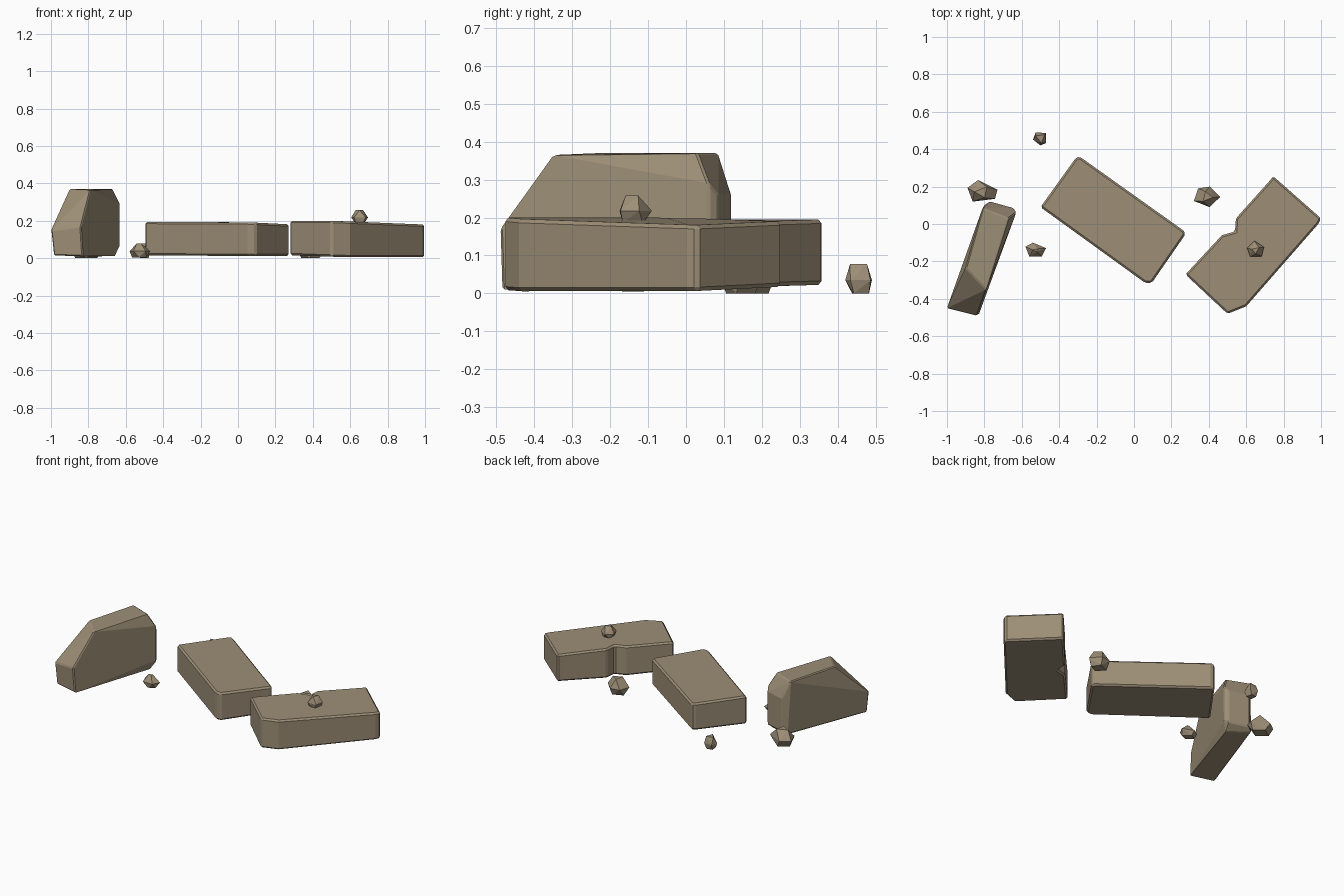
import bpy
import bmesh
import math
import random

default_cube = bpy.data.objects.get("Cube")
if default_cube:
    bpy.data.objects.remove(default_cube, do_unlink=True)


def make_material(name, colour):
    material = bpy.data.materials.new(name)
    material.use_nodes = True
    material.diffuse_color = colour
    for node in material.node_tree.nodes:
        if node.type == "BSDF_PRINCIPLED":
            node.inputs["Base Color"].default_value = colour
            node.inputs["Roughness"].default_value = 0.9
    return material


stone = make_material("sandy stone", (0.34, 0.275, 0.185, 1))


def finish(name, mesh_builder, bevel_width=0):
    """Turn a bmesh into a flat shaded stone object, with optional worn edges."""
    bmesh.ops.recalc_face_normals(mesh_builder, faces=mesh_builder.faces)
    mesh = bpy.data.meshes.new(name)
    mesh_builder.to_mesh(mesh)
    mesh_builder.free()
    mesh.materials.append(stone)
    stone_object = bpy.data.objects.new(name, mesh)
    bpy.context.collection.objects.link(stone_object)
    if bevel_width:
        worn = stone_object.modifiers.new("worn edges", "BEVEL")
        worn.width = bevel_width
        worn.segments = 1
        worn.limit_method = "ANGLE"
        worn.angle_limit = math.radians(35)
    return stone_object


def block(name, outline, bottom, top, bevel_width):
    """Prism over an outline; bottom and top give the height at each (x, y)."""
    bm = bmesh.new()
    lower = [bm.verts.new((x, y, bottom(x, y))) for x, y in outline]
    upper = [bm.verts.new((x, y, top(x, y))) for x, y in outline]
    bm.faces.new(lower[::-1])
    bm.faces.new(upper)
    for i in range(len(outline)):
        j = (i + 1) % len(outline)
        bm.faces.new((lower[i], lower[j], upper[j], upper[i]))
    return finish(name, bm, bevel_width)


def hull(name, points, bevel_width=0):
    """Convex faceted stone around a few corner points."""
    bm = bmesh.new()
    for point in points:
        bm.verts.new(point)
    result = bmesh.ops.convex_hull(bm, input=bm.verts[:])
    loose = [v for v in result["geom_interior"] if isinstance(v, bmesh.types.BMVert)]
    bmesh.ops.delete(bm, geom=loose, context="VERTS")
    bmesh.ops.dissolve_limit(bm, angle_limit=math.radians(6),
                             verts=bm.verts[:], edges=bm.edges[:])
    return finish(name, bm, bevel_width)


def pebble(name, low, high, seed, top_scale=0.5):
    """Irregular chip: a five sided base and belt under a small top, fitted to a box."""
    rng = random.Random(seed)
    points = []
    for height, radius, sides in ((0, 0.7, 4), (0.45, 1, 5), (1, top_scale, 3)):
        turn = rng.uniform(0, math.tau)
        for i in range(sides):
            angle = turn + math.tau * i / sides + rng.uniform(-0.25, 0.25)
            points.append((radius * math.cos(angle), radius * math.sin(angle), height))
    mins = [min(p[k] for p in points) for k in range(3)]
    maxs = [max(p[k] for p in points) for k in range(3)]
    fitted = [[low[k] + (p[k] - mins[k]) / (maxs[k] - mins[k]) * (high[k] - low[k])
               for k in range(3)] for p in points]
    return hull(name, fitted)


# Middle block lying flat, slightly lower at its right end
block("middle_block",
      [(-0.5, 0.09), (0.06, -0.315), (0.095, -0.315), (0.275, -0.055),
       (0.265, -0.035), (-0.29, 0.36), (-0.31, 0.355)],
      lambda x, y: 0.012 + 0.03 * max(0, y),
      lambda x, y: 0.195 - 0.05 * max(0, x), 0.012)

# Broken block with a notch in its back edge
block("notched_block",
      [(0.275, -0.27), (0.5, -0.48), (0.6, -0.44), (0.985, 0),
       (1.0, 0.03), (0.745, 0.255), (0.72, 0.225), (0.545, 0.03),
       (0.54, -0.04), (0.47, -0.06)],
      lambda x, y: 0.005 + 0.035 * max(0, 0.6 - x) + 0.05 * max(0, y),
      lambda x, y: 0.2 - 0.04 * max(0, x - 0.5), 0.01)

# Upright slab with a sloping front and a clipped back
hull("upright_slab", [
    (-0.985, -0.45, 0.015), (-0.83, -0.485, 0.01), (-1.0, -0.45, 0.15), (-0.84, -0.49, 0.17),
    (-0.9, -0.235, 0.37), (-0.79, -0.35, 0.365),
    (-0.81, 0.085, 0.37), (-0.67, 0.03, 0.37),
    (-0.8, 0.1, 0.28), (-0.77, 0.12, 0.26), (-0.645, 0.085, 0.26), (-0.63, 0.06, 0.29),
    (-0.8, 0.1, 0.03), (-0.77, 0.12, 0.05), (-0.645, 0.085, 0.05), (-0.63, 0.06, 0.07),
    (-0.66, 0.04, 0.01)], 0.006)

# Loose chips around and on the blocks
pebble("slab_pebble", (-0.89, 0.12, 0), (-0.73, 0.235, 0.1), 3)
pebble("back_pebble", (-0.54, 0.42, 0), (-0.47, 0.49, 0.078), 5, 0.7)
pebble("front_pebble", (-0.58, -0.175, 0.005), (-0.47, -0.1, 0.078), 8, 0.25)
pebble("notch_pebble", (0.32, 0.09, 0), (0.46, 0.2, 0.1), 11)
pebble("top_pebble", (0.605, -0.175, 0.185), (0.695, -0.09, 0.258), 14, 0.45)
